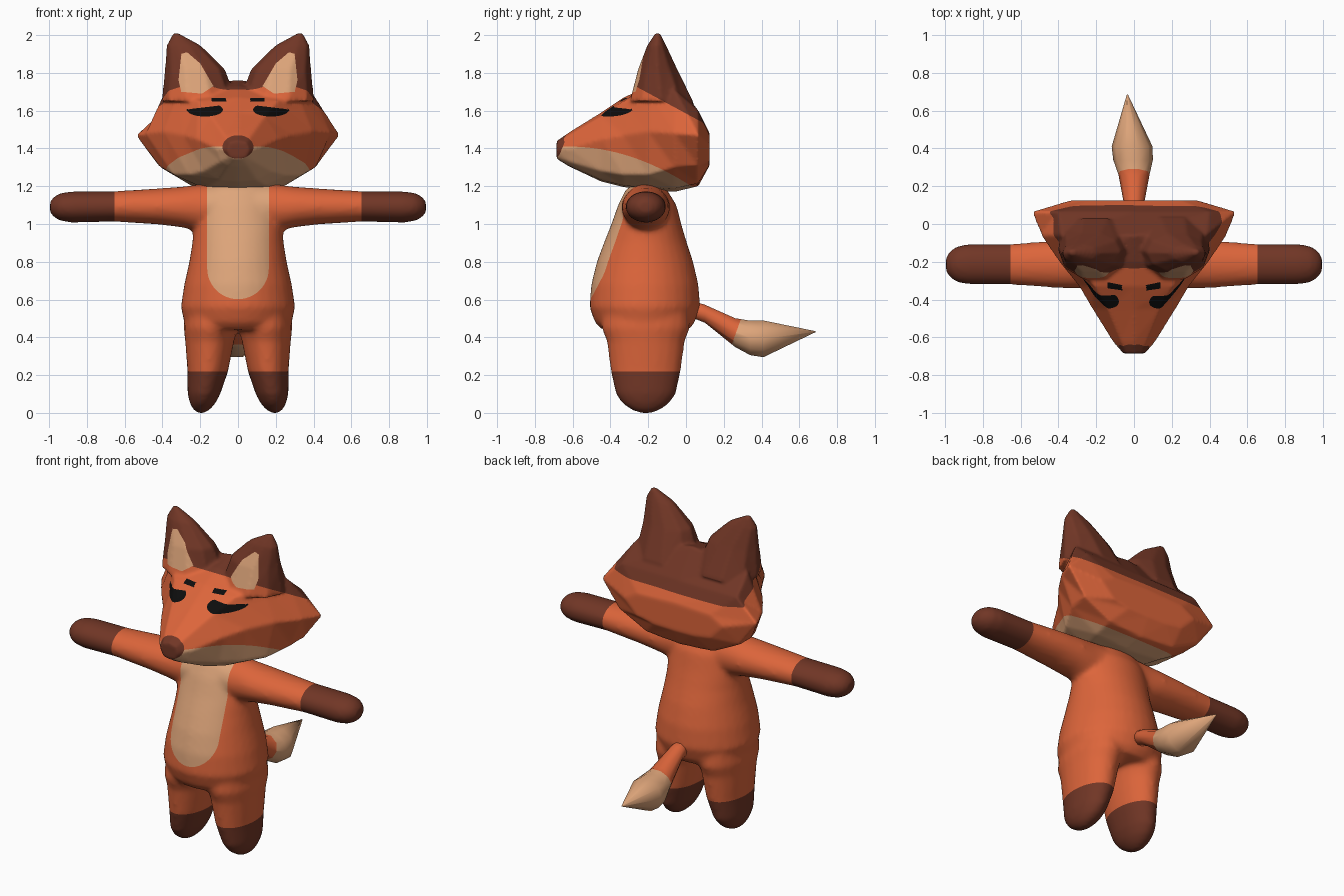
import bpy, bmesh
from math import sin, cos, pi, hypot
from mathutils import Vector

if "Cube" in bpy.data.objects:
    bpy.data.objects.remove(bpy.data.objects["Cube"])

def material(name, rgb):
    m = bpy.data.materials.new(name)
    m.diffuse_color = (*rgb, 1)
    m.use_nodes = True
    m.node_tree.nodes["Principled BSDF"].inputs["Base Color"].default_value = m.diffuse_color
    return m

MATS = [material("fur orange", (0.72, 0.130, 0.043)),
        material("cream", (0.73, 0.376, 0.195)),
        material("dark brown", (0.165, 0.037, 0.019)),
        material("black", (0.004, 0.004, 0.004))]
ORANGE, CREAM, BROWN, BLACK = range(4)

def ring(c, u, v, n=20):
    """Ellipse of points around c with half-axes u and v."""
    c, u, v = Vector(c), Vector(u), Vector(v)
    return [c + u * cos(2 * pi * i / n) + v * sin(2 * pi * i / n) for i in range(n)]

def loft(bm, rings, mirror=False):
    """Skin a stack of rings and close both ends."""
    for s in ((1, -1) if mirror else (1,)):
        rows = [[bm.verts.new((p[0] * s, p[1], p[2])) for p in r] for r in rings]
        n = len(rows[0])
        for a, b in zip(rows, rows[1:]):
            for i in range(n):
                bm.faces.new((a[i], a[(i + 1) % n], b[(i + 1) % n], b[i]))
        bm.faces.new(rows[0])
        bm.faces.new(rows[-1])

def cut(bm, f):
    """Cut edges into the mesh along the contour f = 0."""
    new = []
    for e in list(bm.edges):
        v0, v1 = e.verts
        a, b = f(v0.co), f(v1.co)
        if a * b < 0:
            new.append(bmesh.utils.edge_split(e, v0, a / (a - b))[1])
    if new:
        bmesh.ops.connect_verts(bm, verts=new)
        bmesh.ops.triangulate(bm, faces=[p for p in bm.faces if len(p.verts) > 3])

def finish(bm, name, paints, voxel=0, smooth=0):
    """Fuse the shells, cut the colour borders and make the object."""
    bmesh.ops.recalc_face_normals(bm, faces=bm.faces)
    me = bpy.data.meshes.new(name)
    bm.to_mesh(me)
    ob = bpy.data.objects.new(name, me)
    bpy.context.collection.objects.link(ob)
    if voxel:
        r = ob.modifiers.new("fuse", 'REMESH')
        r.mode, r.voxel_size = 'VOXEL', voxel
        s = ob.modifiers.new("soften", 'SMOOTH')
        s.factor, s.iterations = 0.5, smooth
        dg = bpy.context.evaluated_depsgraph_get()
        me = bpy.data.meshes.new_from_object(ob.evaluated_get(dg))
        ob.modifiers.clear()
        ob.data = me
        me.name = name
    bm.clear()
    bm.from_mesh(me)
    bmesh.ops.triangulate(bm, faces=bm.faces)
    for f, _ in paints:
        cut(bm, f)
    for p in bm.faces:
        c = p.calc_center_median()
        p.material_index = ORANGE
        p.smooth = True
        for f, m in paints:
            if f(c) > 0:
                p.material_index = m
    me.materials.clear()
    for m in MATS:
        me.materials.append(m)
    bm.to_mesh(me)
    bm.free()
    return ob

# ---- body: torso, arms and legs fused together
bm = bmesh.new()
torso = [(0.44, -.215, .25, .23), (0.48, -.218, .285, .265), (0.56, -.218, .303, .293),
         (0.68, -.218, .285, .284), (0.80, -.217, .258, .255), (0.90, -.215, .242, .220),
         (1.00, -.21, .235, .185), (1.10, -.205, .215, .155), (1.18, -.21, .19, .11),
         (1.22, -.21, .15, .06)]
loft(bm, [ring((0, cy, z), (rx, 0, 0), (0, ry, 0), 32) for z, cy, rx, ry in torso])
arm = [(0.05, 1.085, .13, .13), (0.20, 1.085, .125, .125), (0.30, 1.09, .108, .13),
       (0.42, 1.093, .096, .125), (0.65, 1.093, .081, .108), (0.88, 1.09, .083, .107),
       (0.94, 1.09, .074, .095), (0.975, 1.09, .055, .07), (0.995, 1.09, .03, .04)]
loft(bm, [ring((x, -.213, z), (0, ry, 0), (0, 0, rz)) for x, z, rz, ry in arm], True)
leg = [(0.62, .14, .13, .22), (0.45, .145, .143, .235), (0.38, .150, .130, .207),
       (0.22, .160, .108, .186), (0.10, .180, .087, .160), (0.05, .187, .068, .125),
       (0.018, .193, .045, .08), (0.0, .195, .02, .035)]
loft(bm, [ring((x, -.213, z), (rx, 0, 0), (0, ry, 0)) for z, x, rx, ry in leg], True)
finish(bm, "body", [
    (lambda c: min(.163 - hypot(c.x, min(c.z - .765, 0)), -.21 - c.y), CREAM),  # belly
    (lambda c: abs(c.x) - .655, BROWN),                                         # hands
    (lambda c: .22 - c.z, BROWN),                                               # feet
], 0.014, 10)

# ---- head: cross-sections from nose to back of skull, plus ears
def head_ring(y, zt, xu, zu, xc, zc, xl, zl, zb):
    half = [(xu, zu), (xc, zc), (xl, zl), (.55 * xl, zb + .15 * (zl - zb))]
    pts = [(0, zt)] + half + [(0, zb)] + [(-x, z) for x, z in reversed(half)]
    return [(x, y, z) for x, z in pts]

bm = bmesh.new()
sections = [(-.685, 1.44, .045, 1.43, .06, 1.39, .04, 1.355, 1.345),
            (-.62, 1.485, .07, 1.47, .115, 1.40, .09, 1.33, 1.305),
            (-.45, 1.59, .14, 1.57, .22, 1.45, .18, 1.28, 1.225),
            (-.33, 1.67, .21, 1.65, .29, 1.47, .26, 1.26, 1.195),
            (-.20, 1.73, .31, 1.70, .395, 1.49, .34, 1.26, 1.18),
            (-.06, 1.765, .385, 1.71, .49, 1.48, .41, 1.30, 1.17),
            (.065, 1.60, .40, 1.60, .54, 1.47, .42, 1.31, 1.20),
            (.125, 1.48, .25, 1.47, .34, 1.42, .25, 1.33, 1.31)]
loft(bm, [head_ring(*s) for s in sections])
ear = [(.205, -.13, 1.65, .20, .175), (.228, -.15, 1.82, .16, .108),
       (.288, -.155, 1.945, .092, .052), (.33, -.15, 2.012, .012, .012)]
loft(bm, [ring((x, y, z), (rx, 0, 0), (0, ry, 0), 10) for x, y, z, rx, ry in ear], True)

INNER_EAR = [(.13, 1.73), (.19, 1.69), (.30, 1.70), (.315, 1.76), (.30, 1.90), (.27, 1.91), (.20, 1.85)]

def inner_ear(c):
    x, d = abs(c.x), -.15 - c.y
    for (ax, az), (bx, bz) in zip(INNER_EAR, INNER_EAR[1:] + INNER_EAR[:1]):
        d = min(d, ((bx - ax) * (c.z - az) - (bz - az) * (x - ax)) / hypot(bx - ax, bz - az))
    return d

def eye(c):
    x = (abs(c.x) - .175) / .095
    top = 1.618 - .12 * (abs(c.x) - .175) - c.z
    return min(.04 * (1 - hypot(x, (c.z - 1.605) / .036)), top, -.2 - c.y)

finish(bm, "head", [
    (lambda c: c.z + .54 * c.y - 1.585, BROWN),                                  # ears and nape
    (inner_ear, CREAM),
    (lambda c: 1.41 - .5 * (c.y + .62) ** 2 - c.z, CREAM),                       # muzzle
    (lambda c: min(.07 * (1 - hypot(c.x / .082, (c.z - 1.408) / .062)), -.5 - c.y), BROWN),  # nose
    (eye, BLACK),
    (lambda c: min(.038 - abs(abs(c.x) - .102), .009 - abs(c.z - 1.658), -.2 - c.y), BLACK),  # brows
], 0.011, 3)

# ---- tail: low-poly spindle with a cream tip
bm = bmesh.new()
tail = [(0.0, 0, .56, .045, .045), (0.10, 0, .525, .052, .05), (0.26, 0, .425, .082, .08),
        (0.34, -.005, .397, .105, .096), (0.41, -.01, .392, .108, .102), (0.685, -.035, .43, .003, .003)]
loft(bm, [ring((x, y, z), (rx, 0, 0), (0, 0, rz), 10) for y, x, z, rx, rz in tail])
finish(bm, "tail", [(lambda c: c.y - .265 - .36 * (c.z - .425), CREAM)])
